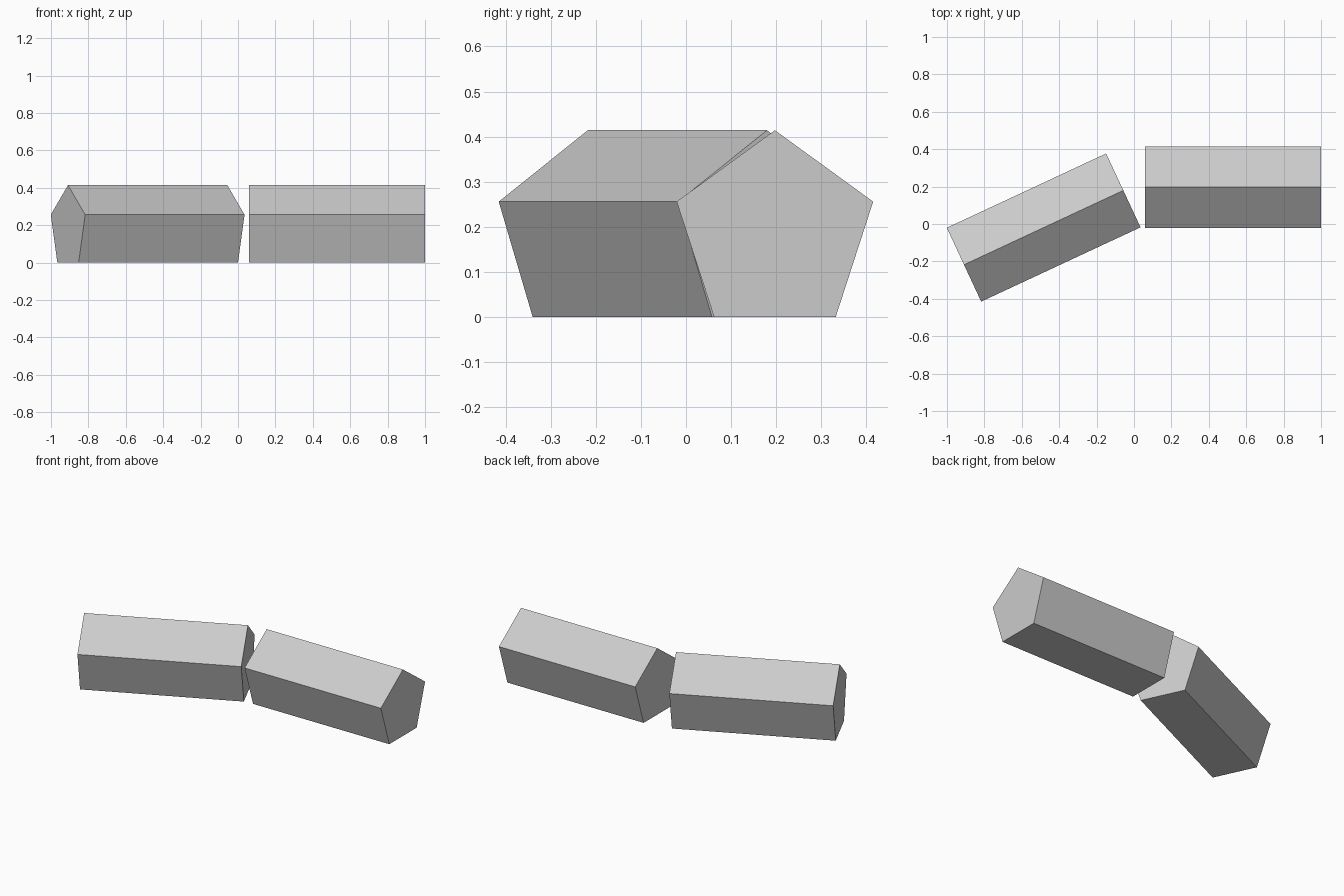
import bpy
import math

default_cube = bpy.data.objects.get("Cube")
if default_cube:
    bpy.data.objects.remove(default_cube, do_unlink=True)

RADIUS = 0.229
LENGTH = 0.94
SIDES = 5

grey = bpy.data.materials.new("plain_grey")
grey.use_nodes = True
colour = (0.6, 0.6, 0.6, 1)
grey.diffuse_color = colour
grey.node_tree.nodes["Principled BSDF"].inputs["Base Color"].default_value = colour


def make_prism(name, x, y, angle):
    """Five-sided bar lying on a flat side, one ridge up, turned about z."""
    half = LENGTH / 2
    base = RADIUS * math.cos(math.pi / SIDES)
    steps = [math.tau * i / SIDES for i in range(SIDES)]
    verts = [(end, RADIUS * math.sin(a), base + RADIUS * math.cos(a))
             for end in (-half, half) for a in steps]
    faces = [(i, i + SIDES, (i + 1) % SIDES + SIDES, (i + 1) % SIDES)
             for i in range(SIDES)]
    faces.append(tuple(range(SIDES)))
    faces.append(tuple(reversed(range(SIDES, 2 * SIDES))))
    # Winding above faces inward, so reverse every face
    faces = [tuple(reversed(f)) for f in faces]
    mesh = bpy.data.meshes.new(name)
    mesh.from_pydata(verts, [], faces)
    mesh.materials.append(grey)
    obj = bpy.data.objects.new(name, mesh)
    obj.location = (x, y, 0)
    obj.rotation_euler.z = angle
    bpy.context.collection.objects.link(obj)
    return obj


# Straight bar on the left, angled bar on the right
make_prism("straight_bar", 0.53, 0.197, 0)
make_prism("angled_bar", -0.483, -0.019, math.radians(25))
